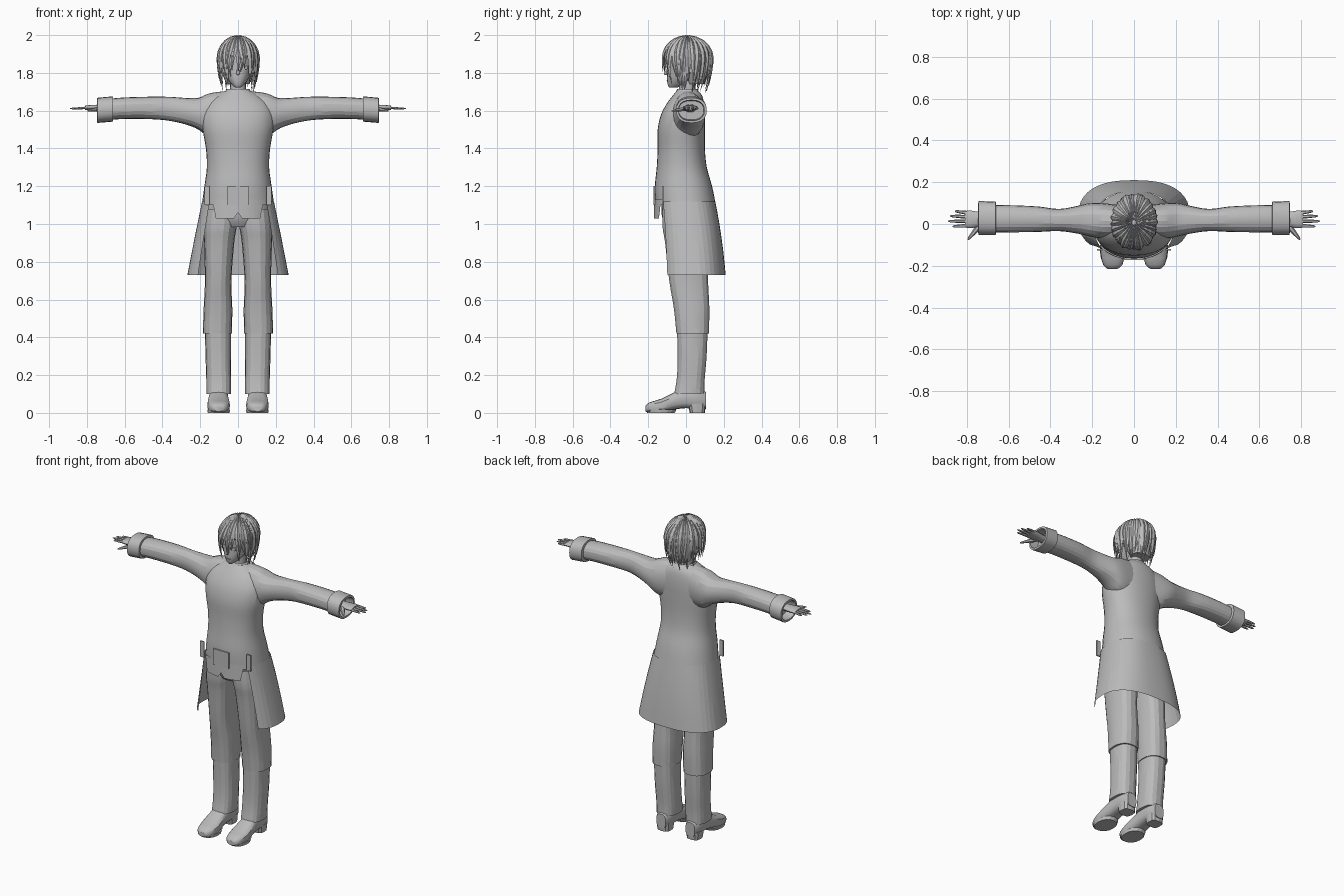
import bpy, bmesh, math, random
from mathutils import Vector

if "Cube" in bpy.data.objects:
    bpy.data.objects.remove(bpy.data.objects["Cube"])

random.seed(4)
grey = bpy.data.materials.new("plain_grey")
grey.diffuse_color = (0.5, 0.5, 0.5, 1)
grey.use_nodes = True
grey.node_tree.nodes["Principled BSDF"].inputs["Base Color"].default_value = grey.diffuse_color


def finish(name, bm, mirror=False, smooth=None):
    bmesh.ops.recalc_face_normals(bm, faces=bm.faces)
    me = bpy.data.meshes.new(name)
    bm.to_mesh(me)
    bm.free()
    ob = bpy.data.objects.new(name, me)
    bpy.context.collection.objects.link(ob)
    me.materials.append(grey)
    if mirror:
        ob.modifiers.new("mirror", 'MIRROR').use_mirror_merge = False
    if smooth:
        bpy.context.view_layer.objects.active = ob
        ob.select_set(True)
        bpy.ops.object.shade_smooth_by_angle(angle=math.radians(smooth))
        ob.select_set(False)
    return ob


def refine(rings, k):
    """Add k-1 eased rings between each pair (Catmull-Rom)."""
    out = []
    for i in range(len(rings) - 1):
        p = [rings[max(0, i - 1)], rings[i], rings[i + 1], rings[min(len(rings) - 1, i + 2)]]
        for j in range(k):
            t = j / k
            out.append([0.5 * (2 * b + (c - a) * t + (2 * a - 5 * b + 4 * c - d) * t * t
                        + (3 * b - a - 3 * c + d) * t ** 3) for a, b, c, d in zip(*p)])
    return out + [rings[-1]]


def loft(name, axis, rings, n=20, k=2, p=2.2, arc=None, caps=True, mirror=False, smooth=None, move=None):
    """Skin rounded rings (position, min u, max u, min v, max v) along an axis."""
    bm = bmesh.new()
    rows = []
    for t, u0, u1, v0, v1 in refine(rings, k):
        row = []
        for i in range(n + 1 if arc else n):
            a = math.radians(arc[0] + (arc[1] - arc[0]) * i / n) if arc else 2 * math.pi * i / n
            c, s = math.cos(a), math.sin(a)
            u = (u0 + u1) / 2 + (u1 - u0) / 2 * math.copysign(abs(c) ** (2 / p), c)
            v = (v0 + v1) / 2 + (v1 - v0) / 2 * math.copysign(abs(s) ** (2 / p), s)
            co = {'x': (t, u, v), 'y': (u, t, v), 'z': (u, v, t)}[axis]
            row.append(bm.verts.new(move(*co) if move else co))
        rows.append(row)
    m = len(rows[0])
    for r, q in zip(rows, rows[1:]):
        for i in range(m - 1 if arc else m):
            j = (i + 1) % m
            bm.faces.new((r[i], r[j], q[j], q[i]))
    if caps and not arc:
        bm.faces.new(rows[0])
        bm.faces.new(rows[-1])
    return finish(name, bm, mirror, smooth)


def box(name, lo, hi, mirror=False):
    bm = bmesh.new()
    bmesh.ops.create_cube(bm, size=1)
    for v in bm.verts:
        v.co = [(a + b) / 2 + c * (b - a) for a, b, c in zip(lo, hi, v.co)]
    return finish(name, bm, mirror)


# Coat body, waist to collar
loft("coat_body", 'z', [
    (1.10, -.192, .192, -.162, .158), (1.2, -.178, .178, -.165, .138), (1.3, -.165, .165, -.155, .11),
    (1.4, -.17, .17, -.15, .10), (1.5, -.187, .187, -.15, .10), (1.58, -.19, .19, -.132, .10),
    (1.64, -.165, .165, -.10, .095), (1.68, -.115, .115, -.07, .085), (1.705, -.07, .07, -.05, .065)],
    n=32, k=3, smooth=15)

# Open coat skirt around the sides and back
loft("coat_tail", 'z', [
    (1.12, -.19, .19, -.165, .155), (1.0, -.215, .215, -.158, .177),
    (.86, -.243, .243, -.152, .197), (.73, -.268, .268, -.148, .21)],
    n=30, k=2, p=2.5, arc=(-42, 222), smooth=10)


# Stepped front hem of the coat
def hem(x, y, z):
    low = 1.10 if abs(x) > .12 else (1.06 if abs(x) < .02 else 1.03)
    return (x, y, max(z, low))


loft("front_hem", 'z', [(1.13, -.19, .19, -.168, .15), (1.03, -.195, .195, -.17, .15)],
     n=18, k=3, arc=(225, 315), move=hem)
box("buckle", (-.055, -.172, 1.10), (.055, -.164, 1.2))
box("pocket_flap", (.15, -.128, 1.1), (.178, -.12, 1.2), True)

# Hips and trousers
loft("hips", 'z', [(1.14, -.16, .16, -.13, .12), (1.04, -.172, .172, -.128, .12),
                   (.985, -.12, .12, -.10, .10)], n=24, smooth=30)
loft("thigh", 'z', [
    (1.08, .0, .172, -.125, .118), (.98, .008, .182, -.125, .118), (.9, .02, .18, -.112, .115),
    (.7, .035, .175, -.09, .118), (.55, .03, .182, -.065, .125), (.42, .033, .186, -.052, .122)],
    n=18, k=3, p=2.4, mirror=True, smooth=18)
loft("shin", 'z', [(.48, .038, .176, -.05, .117), (.3, .038, .172, -.045, .11),
                   (.18, .036, .168, -.05, .1), (.10, .036, .168, -.064, .098)],
     n=18, k=3, p=2.5, mirror=True, smooth=18)

# Shoes with heels
loft("shoe", 'y', [
    (-.215, .08, .125, .008, .035), (-.195, .055, .148, .002, .055), (-.13, .042, .163, .003, .075),
    (-.06, .05, .157, .018, .11), (0, .052, .152, .025, .135), (.06, .055, .15, .02, .135),
    (.105, .07, .135, .02, .11)], n=16, k=2, p=2.8, mirror=True, smooth=30)
loft("shoe_sole", 'z', [(.0, .045, .16, -.205, -.06), (.018, .042, .163, -.21, -.05)],
     n=16, k=1, mirror=True)
loft("shoe_heel", 'z', [(0, .062, .145, .02, .1), (.05, .058, .15, .01, .105)],
     n=12, k=1, p=3, mirror=True)

# Sleeves and turned cuffs
loft("sleeve", 'x', [
    (.07, -.065, .09, 1.46, 1.703), (.15, -.07, .10, 1.46, 1.692), (.21, -.06, .10, 1.5, 1.668),
    (.27, -.046, .087, 1.525, 1.667), (.36, -.034, .072, 1.546, 1.673), (.46, -.038, .084, 1.555, 1.674),
    (.6, -.04, .09, 1.556, 1.67), (.69, -.04, .09, 1.55, 1.662)], n=20, k=3, mirror=True, smooth=18)
loft("cuff", 'x', [
    (.66, -.035, .088, 1.56, 1.655), (.662, -.052, .107, 1.542, 1.676), (.745, -.052, .11, 1.535, 1.668),
    (.746, -.04, .097, 1.547, 1.656), (.69, -.038, .094, 1.552, 1.652)],
    n=20, k=1, p=2.4, mirror=True, smooth=30)


# Hands
def limb(name, a, b, r0, r1, flat=.8, mirror=True):
    bm = bmesh.new()
    a, b = Vector(a), Vector(b)
    d = (b - a).normalized()
    u = d.cross(Vector((0, 0, 1))).normalized()
    w = u.cross(d)
    rows = []
    for t, r in ((0, r0), (.5, (r0 + r1) / 2), (.88, r1), (1, r1 * .4)):
        rows.append([bm.verts.new(a.lerp(b, t) + u * r * math.cos(i * math.pi / 3)
                                  + w * r * flat * math.sin(i * math.pi / 3)) for i in range(6)])
    for r, q in zip(rows, rows[1:]):
        for i in range(6):
            bm.faces.new((r[i], r[i - 1], q[i - 1], q[i]))
    bm.faces.new(rows[0])
    bm.faces.new(rows[-1])
    finish(name, bm, mirror, 50)


loft("palm", 'x', [(.66, -.005, .05, 1.59, 1.635), (.73, -.01, .056, 1.595, 1.632),
                   (.78, -.02, .064, 1.6, 1.63), (.81, -.016, .062, 1.604, 1.626)],
     n=12, mirror=True, smooth=40)
for i, (y, tip) in enumerate(((-.008, .868), (.013, .89), (.034, .882), (.053, .858))):
    limb("finger_%d" % i, (.795, y, 1.615), (tip, y * 1.2 - .002, 1.611), .010, .006)
limb("thumb", (.735, -.002, 1.61), (.795, -.075, 1.598), .016, .007)

# Neck, collar and head
loft("neck", 'z', [(1.66, -.045, .045, -.04, .05), (1.78, -.04, .04, -.035, .05)], n=16, smooth=40)
loft("collar", 'z', [(1.68, -.082, .082, -.062, .076), (1.715, -.06, .06, -.046, .062)],
     n=20, k=1, caps=False, smooth=40)
loft("head", 'z', [
    (1.722, -.014, .014, -.088, -.05), (1.735, -.03, .03, -.096, -.01), (1.77, -.056, .056, -.101, .05),
    (1.82, -.073, .073, -.1, .085), (1.88, -.08, .08, -.102, .1), (1.94, -.068, .068, -.08, .09),
    (1.97, -.03, .03, -.04, .05)], n=20, k=3, smooth=40)
limb("nose", (0, -.088, 1.83), (0, -.113, 1.79), .006, .010, 1, False)
loft("eye", 'y', [(-.097, .018, .052, 1.818, 1.838), (-.088, .018, .052, 1.818, 1.838)],
     n=12, k=1, mirror=True)
box("mouth", (-.014, -.104, 1.757), (.014, -.096, 1.76))
loft("ear", 'x', [(.068, -.005, .03, 1.79, 1.845), (.088, .005, .03, 1.8, 1.845)], n=10, k=1, mirror=True)

# Hair cap under the locks
loft("hair_cap", 'z', [
    (1.99, -.02, .02, -.015, .035), (1.96, -.068, .068, -.077, .093), (1.9, -.094, .094, -.108, .123),
    (1.85, -.096, .096, -.06, .125), (1.8, -.086, .086, -.015, .118), (1.74, -.06, .06, .01, .1)],
    n=24, k=2, smooth=40)


# Pointed hair locks running from the crown down over the head
def lock(bm, ang, end, width, swell, sway):
    steps = 9
    length = .19 + max(0, 1.87 - end)
    rows = []
    for i in range(steps + 1):
        t = i / steps
        s = .012 + (length - .012) * t
        a = ang + sway * t * t
        if s < .19:
            f = s / .19 * math.pi / 2
            r, z = math.sin(f), 1.872 + .12 * math.cos(f)
        else:
            d = s - .19
            r, z = 1 - 7 * d * d, 1.872 - d
        out = Vector((math.sin(a), -math.cos(a), 0))
        side = Vector((math.cos(a), math.sin(a), 0))
        lift = Vector((out.x * r, out.y * r, (z - 1.872) / .12 if z > 1.872 else 0)).normalized()
        c = Vector((out.x * .104 * r * swell, .008 + out.y * .128 * r * swell, z))
        w = width * min(1, .15 + 2.2 * t) * max(.03, 1 - t ** 3)
        h = .008 * max(.1, 1 - t ** 3)
        rows.append([bm.verts.new(c + v) for v in (side * w, lift * h, side * -w, lift * -h)])
    for r, q in zip(rows, rows[1:]):
        for i in range(4):
            bm.faces.new((r[i], r[i - 1], q[i - 1], q[i]))
    bm.faces.new(rows[0])
    bm.faces.new(rows[-1])


bm = bmesh.new()
for layer, count in ((0, 30), (1, 26)):
    for i in range(count):
        a = (i + .5 * layer) / count * 2 * math.pi - math.pi
        if abs(a) < .6:
            end = random.uniform(1.785, 1.84)
        elif abs(a) < 1.2:
            end = random.uniform(1.73, 1.78)
        else:
            end = random.uniform(1.69, 1.74) + .03 * layer
        lock(bm, a, end, random.uniform(.014, .02), 1 + .04 * layer + random.uniform(-.02, .02),
             random.uniform(-.25, .25))
finish("hair_locks", bm)
